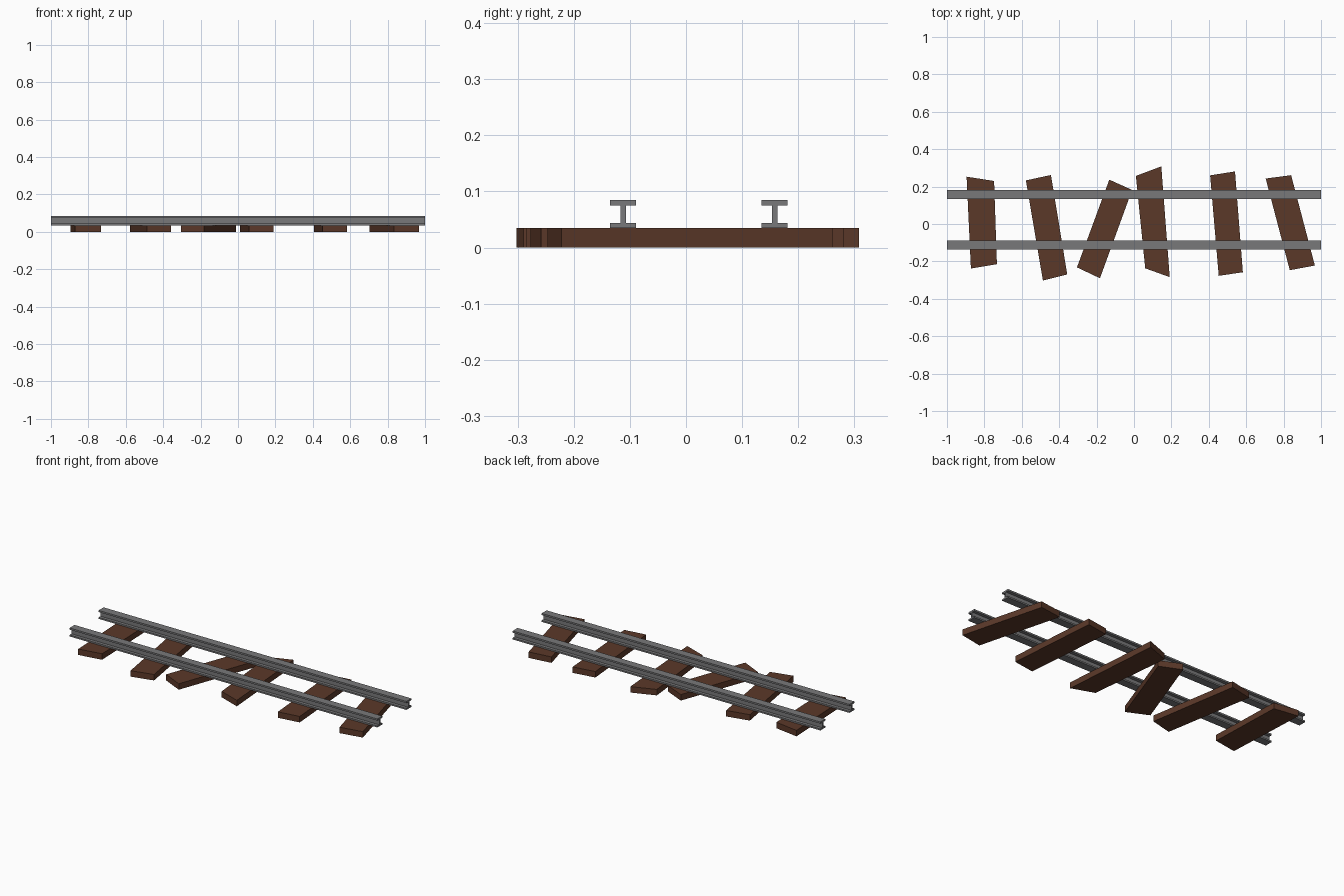
import bpy, bmesh
from mathutils import Vector

if "Cube" in bpy.data.objects:
    bpy.data.objects.remove(bpy.data.objects["Cube"])


def prism(name, profile, direction, material=None):
    """Extrude a flat polygon along a direction into a closed solid."""
    bm = bmesh.new()
    face = bm.faces.new([bm.verts.new(p) for p in profile])
    ext = bmesh.ops.extrude_face_region(bm, geom=[face], use_keep_orig=True)
    moved = [v for v in ext["geom"] if isinstance(v, bmesh.types.BMVert)]
    bmesh.ops.translate(bm, verts=moved, vec=Vector(direction))
    bmesh.ops.recalc_face_normals(bm, faces=bm.faces)
    mesh = bpy.data.meshes.new(name)
    bm.to_mesh(mesh)
    bm.free()
    obj = bpy.data.objects.new(name, mesh)
    bpy.context.collection.objects.link(obj)
    if material:
        mesh.materials.append(material)
    return obj


def colour(name, rgb):
    mat = bpy.data.materials.new(name)
    mat.diffuse_color = (*rgb, 1)
    mat.use_nodes = True
    mat.node_tree.nodes["Principled BSDF"].inputs["Base Color"].default_value = mat.diffuse_color
    return mat


wood = colour("dark_wood", (0.105, 0.04, 0.022))
steel = colour("steel", (0.19, 0.19, 0.195))

TIE_TOP = 0.035

# Steel rails: I-beam section swept along x
half = [(0.023, 0.035), (0.023, 0.044), (0.005, 0.044),
        (0.005, 0.075), (0.023, 0.075), (0.023, 0.085)]
section = half + [(-y, z) for y, z in reversed(half)]
for name, cy in (("front_rail", -0.112), ("back_rail", 0.158)):
    prism(name, [(-1, cy + y, z) for y, z in section], (2, 0, 0), steel)

# Crooked wooden ties: corners back-left, back-right, front-right, front-left
ties = [
    ((-0.895, 0.253), (-0.748, 0.230), (-0.733, -0.215), (-0.872, -0.238)),
    ((-0.578, 0.233), (-0.444, 0.262), (-0.357, -0.270), (-0.487, -0.302)),
    ((-0.132, 0.237), (-0.010, 0.182), (-0.182, -0.290), (-0.305, -0.232)),
    ((0.010, 0.257), (0.146, 0.308), (0.191, -0.284), (0.060, -0.237)),
    ((0.407, 0.260), (0.540, 0.281), (0.582, -0.258), (0.453, -0.277)),
    ((0.704, 0.243), (0.840, 0.261), (0.967, -0.222), (0.833, -0.247)),
]
for i, corners in enumerate(ties):
    prism(f"tie_{i + 1}", [(x, y, 0) for x, y in corners], (0, 0, TIE_TOP), wood)
